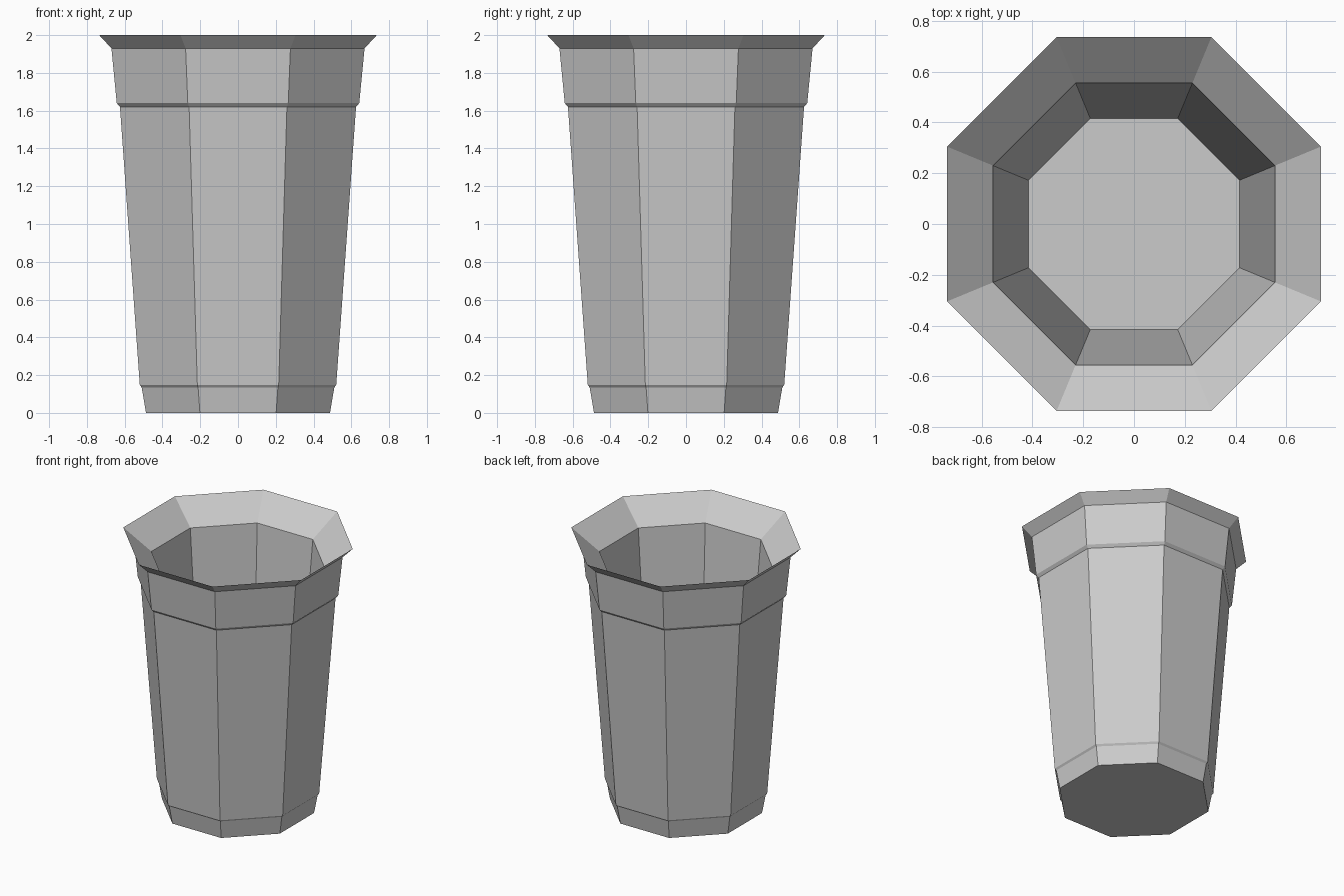
import bpy
import bmesh
from math import pi, cos, sin

cube = bpy.data.objects.get("Cube")
if cube:
    bpy.data.objects.remove(cube, do_unlink=True)

SIDES = 8

# Single plain grey
grey = bpy.data.materials.new("light_grey")
grey.use_nodes = True
colour = (0.6, 0.6, 0.6, 1)
grey.diffuse_color = colour
bsdf = next(n for n in grey.node_tree.nodes if n.type == "BSDF_PRINCIPLED")
bsdf.inputs["Base Color"].default_value = colour


def ring(bm, apothem, z):
    """Octagon with flat sides facing the axes."""
    r = apothem / cos(pi / SIDES)
    angles = [(i + 0.5) * 2 * pi / SIDES for i in range(SIDES)]
    return [bm.verts.new((r * cos(a), r * sin(a), z)) for a in angles]


def lathe(name, profile):
    """Join octagonal rings along a profile and cap both ends."""
    bm = bmesh.new()
    rings = [ring(bm, *p) for p in profile]
    for low, high in zip(rings, rings[1:]):
        for i in range(SIDES):
            j = (i + 1) % SIDES
            bm.faces.new((low[i], low[j], high[j], high[i]))
    bm.faces.new(rings[0][::-1])
    bm.faces.new(rings[-1])
    mesh = bpy.data.meshes.new(name)
    bm.to_mesh(mesh)
    bm.free()
    mesh.materials.append(grey)
    obj = bpy.data.objects.new(name, mesh)
    bpy.context.collection.objects.link(obj)
    return obj


# Outside: foot, tapered wall, collar band, flared rim
outside = [(0.487, 0), (0.51, 0.135), (0.52, 0.148), (0.625, 1.62),
           (0.642, 1.64), (0.67, 1.93), (0.735, 2)]
# Inside: funnel mouth, inner wall, floor
inside = [(0.555, 1.84), (0.415, 0.1)]

lathe("cup", outside + inside)
